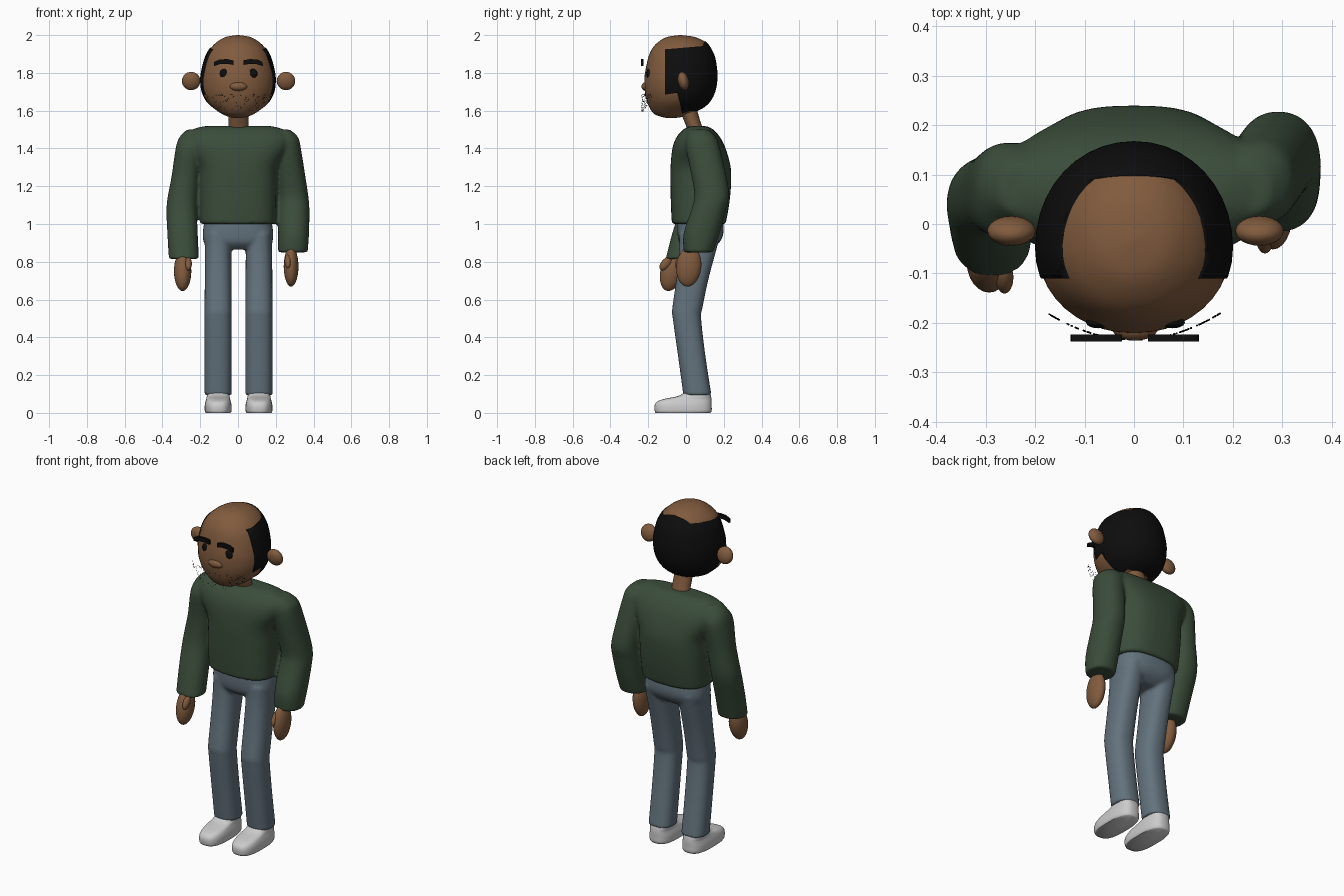
import bpy, bmesh, math, random
from mathutils import Vector

if "Cube" in bpy.data.objects:
    bpy.data.objects.remove(bpy.data.objects["Cube"])

def material(name, rgb):
    m = bpy.data.materials.new(name)
    m.diffuse_color = (*rgb, 1)
    m.use_nodes = True
    m.node_tree.nodes["Principled BSDF"].inputs["Base Color"].default_value = m.diffuse_color
    return m

SKIN = material("skin", (0.22, 0.105, 0.048))
GREEN = material("sweater_green", (0.043, 0.073, 0.043))
DENIM = material("trouser_blue", (0.125, 0.17, 0.205))
BLACK = material("hair_black", (0.004, 0.004, 0.004))

def finish(name, bm, mat, angle=50):
    bmesh.ops.recalc_face_normals(bm, faces=bm.faces)
    me = bpy.data.meshes.new(name)
    bm.to_mesh(me)
    bm.free()
    ob = bpy.data.objects.new(name, me)
    bpy.context.collection.objects.link(ob)
    if mat:
        me.materials.append(mat)
    bpy.ops.object.select_all(action='DESELECT')
    ob.select_set(True)
    bpy.context.view_layer.objects.active = ob
    bpy.ops.object.shade_smooth_by_angle(angle=math.radians(angle))
    return ob

def smooth_rings(rings, n):
    """Catmull-Rom interpolation between cross-sections."""
    v = [Vector(r) for r in rings]
    out = []
    for i in range(len(v) - 1):
        a, b, c, d = v[max(i - 1, 0)], v[i], v[i + 1], v[min(i + 2, len(v) - 1)]
        for k in range(n):
            t = k / n
            out.append(0.5 * (2 * b + (c - a) * t + (2 * a - 5 * b + 4 * c - d) * t ** 2
                              + (3 * b - a - 3 * c + d) * t ** 3))
    return out + [v[-1]]

def loft(bm, rings, power=2.3, mid=0.5, grow=0.0, n=4, sides=40):
    """Horizontal superellipse sections, each (z, x0, x1, y0, y1)."""
    loops = []
    for z, x0, x1, y0, y1 in smooth_rings(rings, n):
        cx, hw, cy = (x0 + x1) / 2, (x1 - x0) / 2 + grow, y0 + mid * (y1 - y0)
        loop = []
        for k in range(sides):
            a = 2 * math.pi * k / sides
            c, s = math.cos(a), math.sin(a)
            px = math.copysign(abs(c) ** (2 / power), c)
            py = math.copysign(abs(s) ** (2 / power), s)
            ry = (y1 - cy if s > 0 else cy - y0) + grow
            loop.append(bm.verts.new((cx + hw * px, cy + ry * py, z)))
        loops.append(loop)
    for a, b in zip(loops, loops[1:]):
        for k in range(sides):
            j = (k + 1) % sides
            bm.faces.new((a[k], a[j], b[j], b[k]))
    bm.faces.new(loops[0])
    bm.faces.new(loops[-1])

def blob(name, loc, radii, mat, tilt=(0, 0, 0)):
    bm = bmesh.new()
    bmesh.ops.create_uvsphere(bm, u_segments=24, v_segments=14, radius=1)
    ob = finish(name, bm, mat, 180)
    ob.location, ob.scale, ob.rotation_euler = loc, radii, tilt
    return ob

def fuse(ob, iterations):
    """Blend overlapping lofts into one soft garment."""
    r = ob.modifiers.new("fuse", 'REMESH')
    r.mode, r.voxel_size, r.use_smooth_shade = 'VOXEL', 0.009, True
    s = ob.modifiers.new("soften", 'SMOOTH')
    s.factor, s.iterations = 0.5, iterations

# Head
HEAD = [(2.0, .005, -.035, -.025), (1.99, .065, -.1, .045), (1.965, .11, -.145, .1),
        (1.93, .145, -.178, .128), (1.88, .172, -.2, .15), (1.8, .192, -.217, .162),
        (1.75, .195, -.221, .16), (1.7, .188, -.218, .15), (1.65, .165, -.207, .125),
        (1.61, .125, -.19, .08), (1.58, .08, -.165, .01), (1.565, .04, -.12, -.03),
        (1.56, .005, -.09, -.08)]
HEAD = [(z, -w, w, a, b) for z, w, a, b in HEAD]
bm = bmesh.new()
loft(bm, HEAD, 2.05, 0.45)
finish("head", bm, SKIN, 180)

# Hair: slightly larger head cut by a side profile
bm = bmesh.new()
loft(bm, HEAD, 2.05, 0.45, grow=0.005)
hair = finish("hair", bm, BLACK, 60)
profile = [(-.11, 1.925), (.09, 1.942), (.105, 1.99), (.25, 2.03), (.25, 1.56),
           (.03, 1.6), (-.02, 1.585), (-.045, 1.695), (-.11, 1.685)]
bm = bmesh.new()
face = bm.faces.new([bm.verts.new((-.3, y, z)) for y, z in profile])
ext = bmesh.ops.extrude_face_region(bm, geom=[face])
bmesh.ops.translate(bm, vec=(.6, 0, 0),
                    verts=[g for g in ext["geom"] if isinstance(g, bmesh.types.BMVert)])
cutter = finish("hair_cutter", bm, None)
cutter.hide_render = True
cutter.display_type = 'WIRE'
cut = hair.modifiers.new("hairline", 'BOOLEAN')
cut.operation, cut.object, cut.solver = 'INTERSECT', cutter, 'EXACT'
bpy.context.view_layer.objects.active = hair
bpy.ops.object.modifier_apply(modifier="hairline")
bpy.data.objects.remove(cutter)

# Ears, eyes, nose
for side, s in (("left", -1), ("right", 1)):
    blob(side + "_ear", (.003 + s * .251, -.014, 1.757), (.049, .029, .049), SKIN, (math.radians(12), 0, 0))
    blob(side + "_eye", (.003 + s * .075, -.199, 1.797), (.025, .012, .025), BLACK)
    # Floating eyebrow: shallow arched bar
    bm = bmesh.new()
    outline = [(.026, 1.842), (.026, 1.866), (.06, 1.873), (.1, 1.871), (.128, 1.858),
               (.13, 1.836), (.098, 1.846), (.06, 1.848)]
    f = bm.faces.new([bm.verts.new((.002 + s * x, -.238, z)) for x, z in outline])
    e = bmesh.ops.extrude_face_region(bm, geom=[f])
    bmesh.ops.translate(bm, vec=(0, .014, 0),
                        verts=[g for g in e["geom"] if isinstance(g, bmesh.types.BMVert)])
    finish(side + "_eyebrow", bm, BLACK, 30)
blob("nose", (.002, -.208, 1.728), (.048, .028, .025), SKIN)

# Stubble dots in front of the jaw
random.seed(4)
bm = bmesh.new()
for i in range(120):
    x = random.uniform(-.175, .175)
    low = 1.585 + 2.6 * x * x
    z = random.uniform(low, 1.69)
    d = bmesh.ops.create_icosphere(bm, subdivisions=1, radius=.0022)
    bmesh.ops.translate(bm, verts=d["verts"], vec=(x, -.234 + 1.75 * x * x, z))
finish("stubble", bm, BLACK)

# Neck
bm = bmesh.new()
loft(bm, [(1.64, -.05, .056, -.05, .05), (1.57, -.05, .056, -.02, .068), (1.47, -.052, .058, .02, .1)], 2)
finish("neck", bm, SKIN)

# Sweater: torso and two differently bent sleeves
bm = bmesh.new()
TORSO = [(1.0, .2, -.075, .21), (1.1, .203, -.08, .228), (1.2, .205, -.082, .238),
         (1.3, .212, -.082, .237), (1.4, .265, -.072, .21), (1.46, .275, -.05, .18),
         (1.5, .24, -.015, .145), (1.518, .18, .02, .11)]
loft(bm, [(z, -w, w, a, b) for z, w, a, b in TORSO], 2.7)
loft(bm, [(1.5, -.27, -.18, .02, .12), (1.46, -.31, -.16, 0, .15), (1.4, -.33, -.18, -.03, .165),
          (1.25, -.352, -.205, -.02, .145), (1.1, -.378, -.218, -.03, .128),
          (.95, -.374, -.213, -.073, .083), (.815, -.366, -.207, -.108, .043)], 2.2)
loft(bm, [(1.5, .18, .275, .02, .12), (1.46, .16, .318, 0, .16), (1.4, .18, .333, .0, .18),
          (1.25, .2, .357, .03, .215), (1.15, .213, .372, .045, .228), (1.08, .213, .378, .03, .212),
          (.95, .212, .376, -.013, .178), (.85, .212, .369, -.012, .142)], 2.2)
fuse(finish("sweater", bm, GREEN), 6)

# Trousers: hips and two legs
bm = bmesh.new()
HIPS = [(1.03, .175, -.045, .195), (.95, .187, -.045, .198), (.9, .18, -.035, .175), (.865, .15, 0, .13)]
loft(bm, [(z, -w, w, a, b) for z, w, a, b in HIPS], 2.6)
for s in (-1, 1):
    cx = .003 + s * .108
    LEG = [(.95, .07, -.035, .185), (.85, .07, -.037, .157), (.7, .071, -.052, .117),
           (.55, .072, -.073, .086), (.5, .072, -.07, .08), (.3, .072, -.042, .103), (.093, .072, -.014, .135)]
    loft(bm, [(z, cx - w, cx + w, a, b) for z, w, a, b in LEG], 2.4)
fuse(finish("trousers", bm, DENIM), 4)

# Shoes
SHOE = [(0, .066, -.161, .13), (.012, .071, -.166, .136), (.04, .071, -.166, .136),
        (.06, .067, -.152, .136), (.074, .063, -.115, .135), (.09, .06, -.04, .132), (.115, .055, 0, .125)]
for side, s in (("left", -1), ("right", 1)):
    cx = .003 + s * .108
    bm = bmesh.new()
    loft(bm, [(z, cx - w, cx + w, a, b) for z, w, a, b in SHOE], 2.8)
    finish(side + "_shoe", bm, None, 60)

# Hands and thumbs
blob("left_hand", (-.293, -.075, .75), (.046, .06, .107), SKIN, (math.radians(-14), 0, 0))
blob("left_thumb", (-.262, -.108, .79), (.018, .024, .042), SKIN, (math.radians(-40), 0, 0))
blob("right_hand", (.281, .015, .775), (.039, .066, .107), SKIN, (math.radians(-6), 0, 0))
blob("right_thumb", (.265, -.028, .805), (.018, .022, .045), SKIN, (math.radians(-35), 0, 0))
